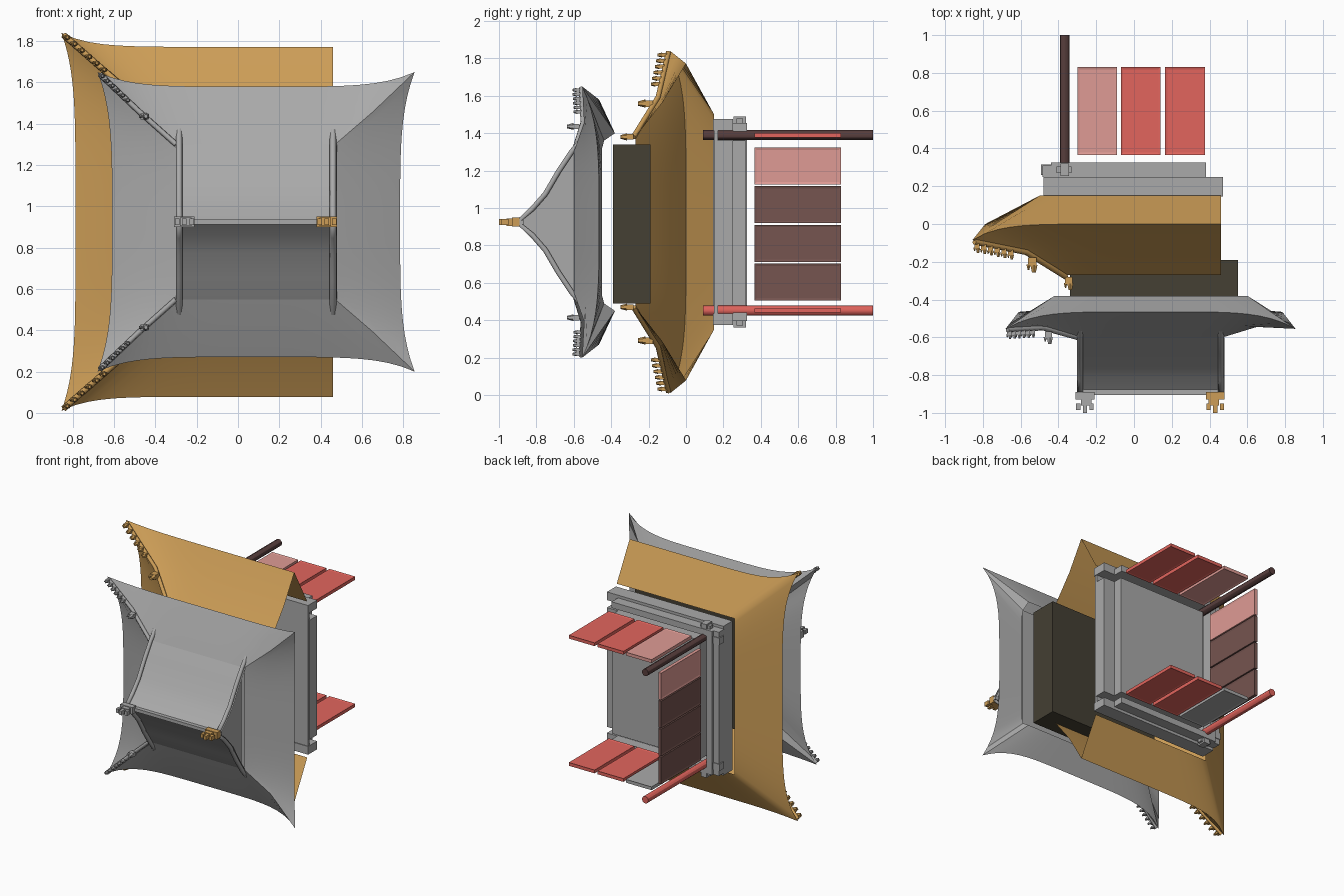
import bpy, bmesh
from math import pi
from mathutils import Vector, Matrix

cube = bpy.data.objects.get("Cube")
if cube:
    bpy.data.objects.remove(cube)


def material(name, r, g, b):
    m = bpy.data.materials.new(name)
    m.use_nodes = True
    m.diffuse_color = (r, g, b, 1)
    m.node_tree.nodes["Principled BSDF"].inputs["Base Color"].default_value = (r, g, b, 1)
    return m


GREY = material("grey stone", .4, .4, .4)
GOLD = material("ochre tile", .61, .34, .095)
DARK = material("dark olive", .058, .05, .033)
RED = material("red lacquer", .76, .13, .11)
PINK = material("pale pink", .74, .33, .3)
BROWN = material("red brown", .18, .09, .08)
DEEP = material("deep brown", .1, .05, .048)

MID = .925  # height of the ridge, the mirror line of the roofs


def finish(name, bm, mat, smooth=False):
    bmesh.ops.recalc_face_normals(bm, faces=bm.faces)
    me = bpy.data.meshes.new(name)
    bm.to_mesh(me)
    bm.free()
    ob = bpy.data.objects.new(name, me)
    bpy.context.collection.objects.link(ob)
    me.materials.append(mat)
    if smooth:
        bpy.ops.object.select_all(action='DESELECT')
        ob.select_set(True)
        bpy.context.view_layer.objects.active = ob
        bpy.ops.object.shade_smooth_by_angle(angle=pi / 6)
    return ob


def add_box(bm, lo, hi):
    lo, hi = Vector(lo), Vector(hi)
    return bmesh.ops.create_cube(bm, size=1, matrix=Matrix.Translation((lo + hi) / 2)
                                 @ Matrix.Diagonal((*(hi - lo), 1)))


def box(name, lo, hi, mat):
    bm = bmesh.new()
    add_box(bm, lo, hi)
    return finish(name, bm, mat)


def ring(x0, x1, hz, y, bow=0, lift=0, dip=0, px=5, pz=4, n=24):
    """Closed rectangle whose sides bow inward and whose corners lift toward -y."""
    xc, hx = (x0 + x1) / 2, (x1 - x0) / 2
    pts = []
    for side in range(4):
        for i in range(n):
            s = 2 * i / n - 1
            if side % 2 == 0:
                k = abs(s) ** px
                p = (s * hx, y - lift * k, hz - bow * (1 - k))
            else:
                k = abs(s) ** pz
                p = (hx - bow * (1 - k), y - lift * k - dip * (1 - abs(s) ** 20), -s * hz)
            f = 1 if side < 2 else -1
            pts.append((xc + f * p[0], p[1], MID + f * p[2]))
    return pts


def loft(bm, rows, closed=True):
    vs = [[bm.verts.new(p) for p in r] for r in rows]
    n = len(vs[0])
    for a, b in zip(vs, vs[1:]):
        for i in range(n if closed else n - 1):
            j = (i + 1) % n
            bm.faces.new((a[i], a[j], b[j], b[i]))


def rail(name, pts, r, mat):
    cu = bpy.data.curves.new(name, 'CURVE')
    cu.dimensions = '3D'
    cu.bevel_depth, cu.bevel_resolution, cu.use_fill_caps = r, 1, True
    sp = cu.splines.new('POLY')
    sp.points.add(len(pts) - 1)
    for q, p in zip(sp.points, pts):
        q.co = (*p, 1)
    ob = bpy.data.objects.new(name, cu)
    bpy.context.collection.objects.link(ob)
    cu.materials.append(mat)


def beast(name, p, s, mat):
    """Small crouching ornament that points toward -y."""
    bm = bmesh.new()
    add_box(bm, (-.4, -.5, -.3), (.4, .3, .3))
    up = Matrix.Rotation(pi / 2, 4, 'X')
    bmesh.ops.create_cone(bm, cap_ends=True, segments=6, radius1=.38, radius2=.2, depth=.7,
                          matrix=Matrix.Translation((.15, -.75, 0)) @ up)
    bmesh.ops.create_cone(bm, cap_ends=True, segments=6, radius1=.22, radius2=.08, depth=.5,
                          matrix=Matrix.Translation((-.35, -.6, 0)) @ up)
    bm.transform(Matrix.Translation(p) @ Matrix.Scale(s, 4))
    finish(name, bm, mat)


def flip(p, f):
    return (p[0], p[1], MID + f * p[2])


def hip(name, pts, r, mat, size):
    """Hip rail with a row of ornaments, on both the high and low corner."""
    a, b, c = (Vector(p) for p in pts)
    for f, word in ((1, "upper"), (-1, "lower")):
        rail(f"{word}_{name}_hip_rail", [flip(p, f) for p in pts], r, mat)
        beast(f"{word}_{name}_large_beast", flip(a.lerp(b, .85) + Vector((0, -.025, 0)), f), size * 1.6, mat)
        for i in range(6):
            p = b.lerp(c, .3 + .13 * i) + Vector((0, -.015, 0))
            beast(f"{word}_{name}_beast_{i}", flip(p, f), size, mat)


# Upper roof: skirt with swept corners, then the gabled top
bm = bmesh.new()
loft(bm, [ring(-.3, .47, .375, -.6),
          ring(-.48, .65, .53, -.535, .015, .01),
          ring(-.68, .855, .725, -.465, .07, .09),
          ring(-.42, .6, .475, -.38, dip=.07)])
finish("upper_roof_skirt", bm, GREY, True)
bm = bmesh.new()
slope = [(-.89, 0), (-.81, .07), (-.74, .15), (-.67, .27), (-.6, .375)]
section = [(y, -h) for y, h in reversed(slope)] + slope[1:]
loft(bm, [[(x, y, MID + h) for y, h in section] for x in (-.3, .48)], False)
finish("upper_roof_slopes", bm, GREY, True)
for x, word in ((-.275, "right"), (.45, "left")):
    bm = bmesh.new()
    bm.faces.new([bm.verts.new((x, y, MID + h)) for y, h in section])
    finish(f"{word}_gable_wall", bm, GREY)
    ends = [(-.55, -.45)] + [(y - .012, h) for y, h in section] + [(-.55, .45)]
    rail(f"{word}_gable_rail", [(x + (.01 if x > 0 else -.01), y, MID + h) for y, h in ends], .016, GREY)
box("upper_roof_ceiling", (-.4, -.48, MID - .46), (.58, -.47, MID + .46), GREY)
box("main_ridge", (-.3, -.905, MID - .012), (.48, -.87, MID + .012), GREY)
hip("upper_roof", [(-.3, -.6, .375), (-.48, -.55, .535), (-.67, -.56, .715)], .014, GREY, .03)

# Ridge end ornaments
for x, f, word, mat in ((-.26, 1, "right", GREY), (.43, -1, "left", GOLD)):
    bm = bmesh.new()
    add_box(bm, (-.05, -.93, -.025), (.05, -.89, .025))
    add_box(bm, (-.02, -.96, -.02), (.035, -.92, .02))
    for px in (-.035, 0, .035):
        add_box(bm, (px - .011, -1 + abs(px) * .4, -.015), (px + .011, -.95, .015))
    bm.transform(Matrix.Translation((x, 0, MID)) @ Matrix.Diagonal((f, 1, 1, 1)))
    finish(f"{word}_ridge_ornament", bm, mat)

# Block between the roofs
box("roof_core", (-.34, -.39, .49), (.55, -.19, 1.34), DARK)

# Lower roof: folded ring cut away on the left side
CUT = .46
far = 2 * CUT
bm = bmesh.new()
loft(bm, [ring(-.36, far + .36, .455, -.27, n=40),
          ring(-.57, far + .57, .66, -.125, .02, .015, px=10, n=40),
          ring(-.855, far + .855, .915, 0, .068, .085, px=10, pz=5, n=40),
          ring(-.5, far + .5, .575, .15, n=40)])
bmesh.ops.bisect_plane(bm, geom=bm.verts[:] + bm.edges[:] + bm.faces[:],
                       plane_co=(CUT, 0, 0), plane_no=(1, 0, 0), clear_outer=True)
finish("lower_roof", bm, GOLD, True)
hip("lower_roof", [(-.36, -.28, .455), (-.57, -.15, .665), (-.845, -.095, .905)], .015, GOLD, .036)
for f, word in ((1, "upper"), (-1, "lower")):
    beast(f"{word}_corner_head", (-.345, -.295, MID + f * .455), .05, GOLD)


# Base: two stepped frames open on the left, filled by a stepped wall
def channel(name, x0, x1, y0, y1, hz, t):
    bm = bmesh.new()
    path = [(x1, hz), (x0, hz), (x0, -hz), (x1, -hz),
            (x1, t - hz), (x0 + t, t - hz), (x0 + t, hz - t), (x1, hz - t)]
    face = bm.faces.new([bm.verts.new((x, y0, MID + z)) for x, z in path])
    out = bmesh.ops.extrude_face_region(bm, geom=[face])
    bmesh.ops.translate(bm, vec=(0, y1 - y0, 0),
                        verts=[v for v in out["geom"] if isinstance(v, bmesh.types.BMVert)])
    finish(name, bm, GREY)


channel("base_frame", -.48, .47, .145, .25, .55, .06)
channel("base_upper_frame", -.44, .38, .25, .325, .53, .045)
box("base_panel", (-.47, .15, MID - .54), (.465, .17, MID + .54), GREY)
box("base_core", (-.335, .16, MID - .445), (.47, .25, MID + .435), GREY)
box("base_upper_core", (-.335, .24, MID - .445), (.38, .318, MID + .435), GREY)
box("base_side_lip", (-.485, .25, MID - .53), (-.43, .31, MID + .53), GREY)
for f, word in ((1, "upper"), (-1, "lower")):
    bm = bmesh.new()
    z = MID + f * .535
    add_box(bm, (-.39, .255, z - .03), (-.345, .32, z + .03))
    add_box(bm, (-.41, .27, z - .018), (-.33, .305, z + .018))
    add_box(bm, (-.492, .26, z - f * .07 - .025), (-.44, .315, z - f * .07 + .025))
    finish(f"{word}_bracket", bm, GREY)

# Columns
for z, word, mat in ((1.39, "upper", DEEP), (.452, "lower", RED)):
    bm = bmesh.new()
    bmesh.ops.create_cone(bm, cap_ends=True, segments=12, radius1=.026, radius2=.026, depth=.91,
                          matrix=Matrix.Translation((-.367, .545, z)) @ Matrix.Rotation(pi / 2, 4, 'X'))
    finish(f"{word}_column", bm, mat, True)


# Wall panels with a recessed field on both faces
def panel(name, lo, hi, axis, mat):
    bm = bmesh.new()
    add_box(bm, lo, hi)
    bm.normal_update()
    wide = [f for f in bm.faces if abs(f.normal[axis]) > .9]
    bmesh.ops.inset_individual(bm, faces=wide, thickness=.018, depth=-.004)
    finish(name, bm, mat)


Y0, Y1 = .365, .83
for z, word, first in ((1.39, "upper", PINK), (.452, "lower", GREY)):
    for i, (x, mat) in enumerate(((-.3, first), (-.07, RED), (.165, RED))):
        panel(f"{word}_wall_panel_{i}", (x, Y0, z - .012), (x + .21, Y1, z + .012), 2, mat)
for i, mat in enumerate((BROWN, BROWN, BROWN, PINK)):
    z = .505 + .207 * i
    panel(f"side_wall_panel_{i}", (-.379, Y0, z), (-.355, Y1, z + .198), 0, mat)
